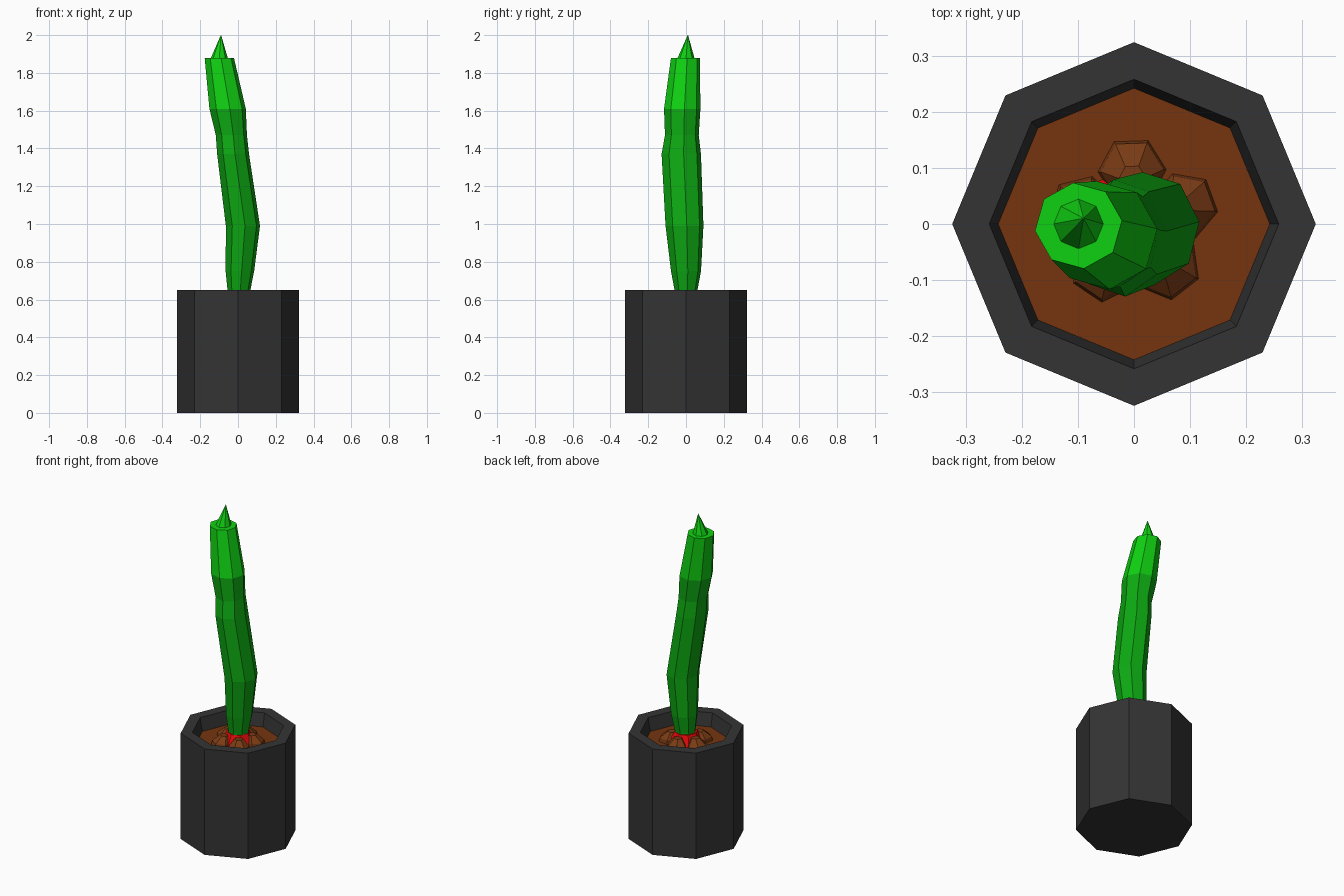
import bpy, math
from math import cos, sin, pi

if "Cube" in bpy.data.objects:
    bpy.data.objects.remove(bpy.data.objects["Cube"])


def mat(name, rgb):
    m = bpy.data.materials.new(name)
    m.diffuse_color = (*rgb, 1)
    m.use_nodes = True
    m.node_tree.nodes["Principled BSDF"].inputs["Base Color"].default_value = m.diffuse_color
    return m


CHARCOAL = mat("charcoal", (0.034, 0.034, 0.034))
SOIL = mat("soil brown", (0.178, 0.036, 0.0045))
CLOD = mat("clod brown", (0.195, 0.044, 0.007))
GREEN = mat("stem green", (0.004, 0.40, 0.006))
BRIGHT = mat("bright green", (0.005, 0.64, 0.006))
RED = mat("red", (0.8, 0.003, 0.003))


def loft(name, rings, mats, sides=8, twist=0.0, rule=None):
    """Join rings (cx, cy, z, rx, ry) into a closed skin; both ends are capped."""
    verts, faces = [], []
    for cx, cy, z, rx, ry in rings:
        for i in range(sides):
            a = 2 * pi * i / sides + twist
            verts.append((cx + rx * cos(a), cy + ry * sin(a), z))
    for k in range(len(rings) - 1):
        for i in range(sides):
            j = (i + 1) % sides
            faces.append((k * sides + i, k * sides + j,
                          (k + 1) * sides + j, (k + 1) * sides + i))
    faces.append(tuple(reversed(range(sides))))
    faces.append(tuple(range((len(rings) - 1) * sides, len(rings) * sides)))
    me = bpy.data.meshes.new(name)
    me.from_pydata(verts, [], faces)
    for m in mats:
        me.materials.append(m)
    if rule:
        for p in me.polygons:
            p.material_index = rule(p.center)
    ob = bpy.data.objects.new(name, me)
    bpy.context.collection.objects.link(ob)
    return ob


def round_rings(*zr):
    return [(0, 0, z, r, r) for z, r in zr]


# octagonal pot with a tapered inner lip, soil forms the inner floor
loft("pot", round_rings((0, 0.324), (0.65, 0.324), (0.65, 0.258), (0.57, 0.242)),
     [CHARCOAL, SOIL],
     rule=lambda c: 1 if abs(c.z - 0.57) < 0.001 else 0)

# red collar at the stem base
loft("collar", round_rings((0.565, 0.105), (0.61, 0.08), (0.64, 0.066)), [RED])

# ring of soil clods around the collar
for n in range(5):
    a = math.radians(92 + 72 * n)
    x, y = cos(a), sin(a)
    loft(f"clod_{n + 1}",
         [(0.095 * x, 0.095 * y, 0.565, 0.062, 0.062),
          (0.095 * x, 0.095 * y, 0.592, 0.056, 0.056),
          (0.082 * x, 0.082 * y, 0.628, 0.024, 0.024)],
         [CLOD], sides=6, twist=a + pi / 6)

# bent eight-sided stem, brighter at the growing end
loft("stem",
     [(0.003, 0, 0.60, 0.058, 0.058),
      (0.005, 0, 0.65, 0.061, 0.061),
      (0.010, 0, 0.75, 0.076, 0.08),
      (0.026, -0.008, 0.99, 0.091, 0.101),
      (-0.026, -0.025, 1.37, 0.085, 0.105),
      (-0.035, -0.022, 1.47, 0.083, 0.09),
      (-0.055, -0.020, 1.61, 0.097, 0.097),
      (-0.099, -0.003, 1.88, 0.078, 0.077)],
     [GREEN, BRIGHT], twist=0.12,
     rule=lambda c: 1 if c.z > 1.62 else 0)

# pointed tip
loft("tip",
     [(-0.099, 0, 1.878, 0.045, 0.045), (-0.09, 0.01, 2.0, 0.001, 0.001)],
     [BRIGHT])
